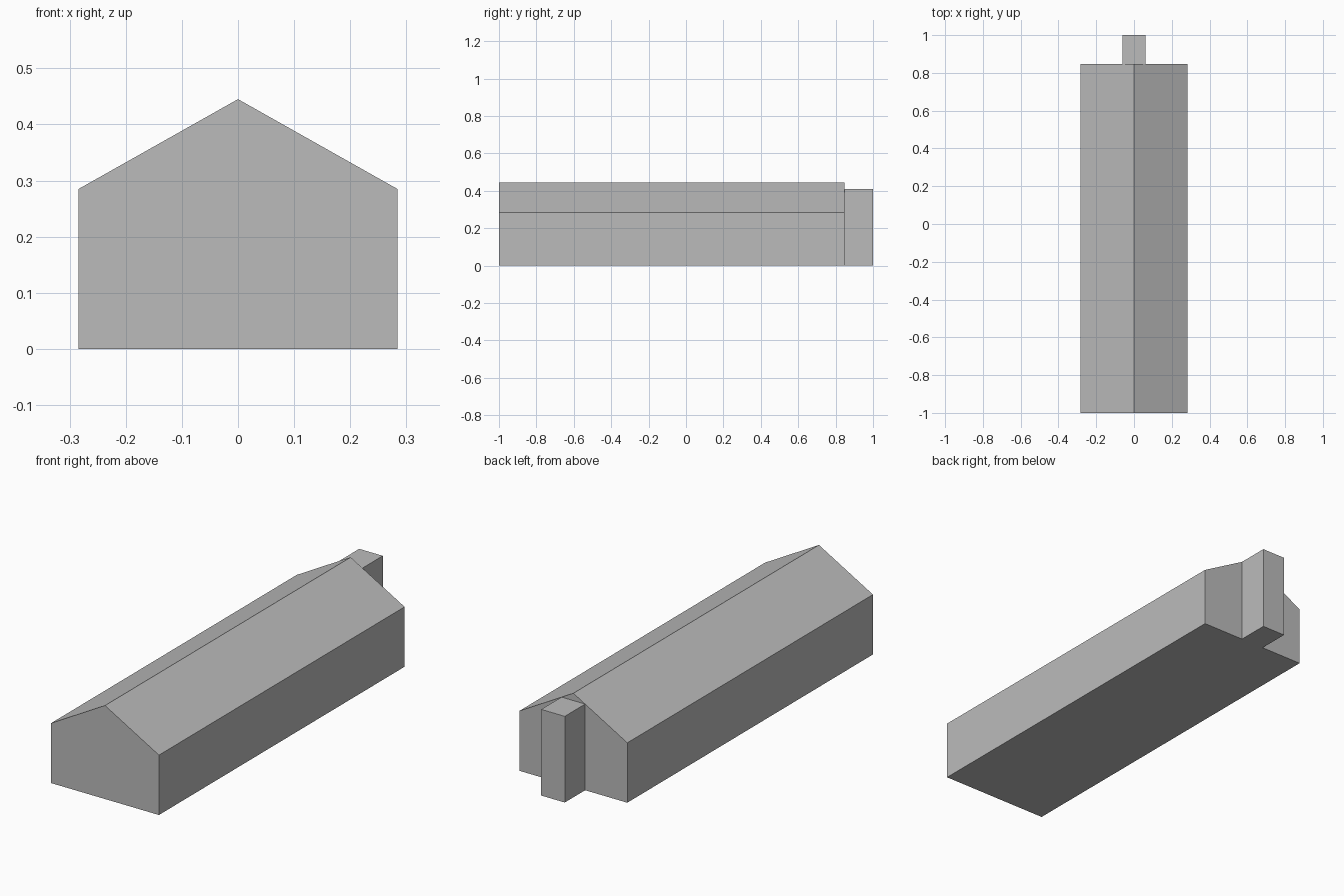
import bpy

cube = bpy.data.objects.get("Cube")
if cube:
    bpy.data.objects.remove(cube, do_unlink=True)

# Single plain grey for the whole building
grey = bpy.data.materials.new("plain grey")
grey.use_nodes = True
colour = (0.5, 0.5, 0.5, 1)
grey.diffuse_color = colour
grey.node_tree.nodes["Principled BSDF"].inputs["Base Color"].default_value = colour


def extrude_profile(name, profile, y0, y1):
    """Closed prism: an x-z outline swept along y."""
    n = len(profile)
    verts = [(x, y, z) for y in (y0, y1) for x, z in profile]
    faces = [tuple(range(n)), tuple(reversed(range(n, 2 * n)))]
    faces += [(i, i + n, (i + 1) % n + n, (i + 1) % n) for i in range(n)]
    mesh = bpy.data.meshes.new(name)
    mesh.from_pydata(verts, [], faces)
    mesh.materials.append(grey)
    mesh.validate()
    obj = bpy.data.objects.new(name, mesh)
    bpy.context.collection.objects.link(obj)
    return obj


HALF, EAVES, RIDGE = 0.284, 0.285, 0.445
BACK = 0.847

# Long hall with gabled roof
extrude_profile("gabled_hall",
                [(-HALF, 0), (HALF, 0), (HALF, EAVES), (0, RIDGE), (-HALF, EAVES)],
                -1, BACK)

# Flat-topped chimney stack against the back gable
W, TOP = 0.062, 0.41
extrude_profile("chimney_stack", [(-W, 0), (W, 0), (W, TOP), (-W, TOP)], BACK, 1)
